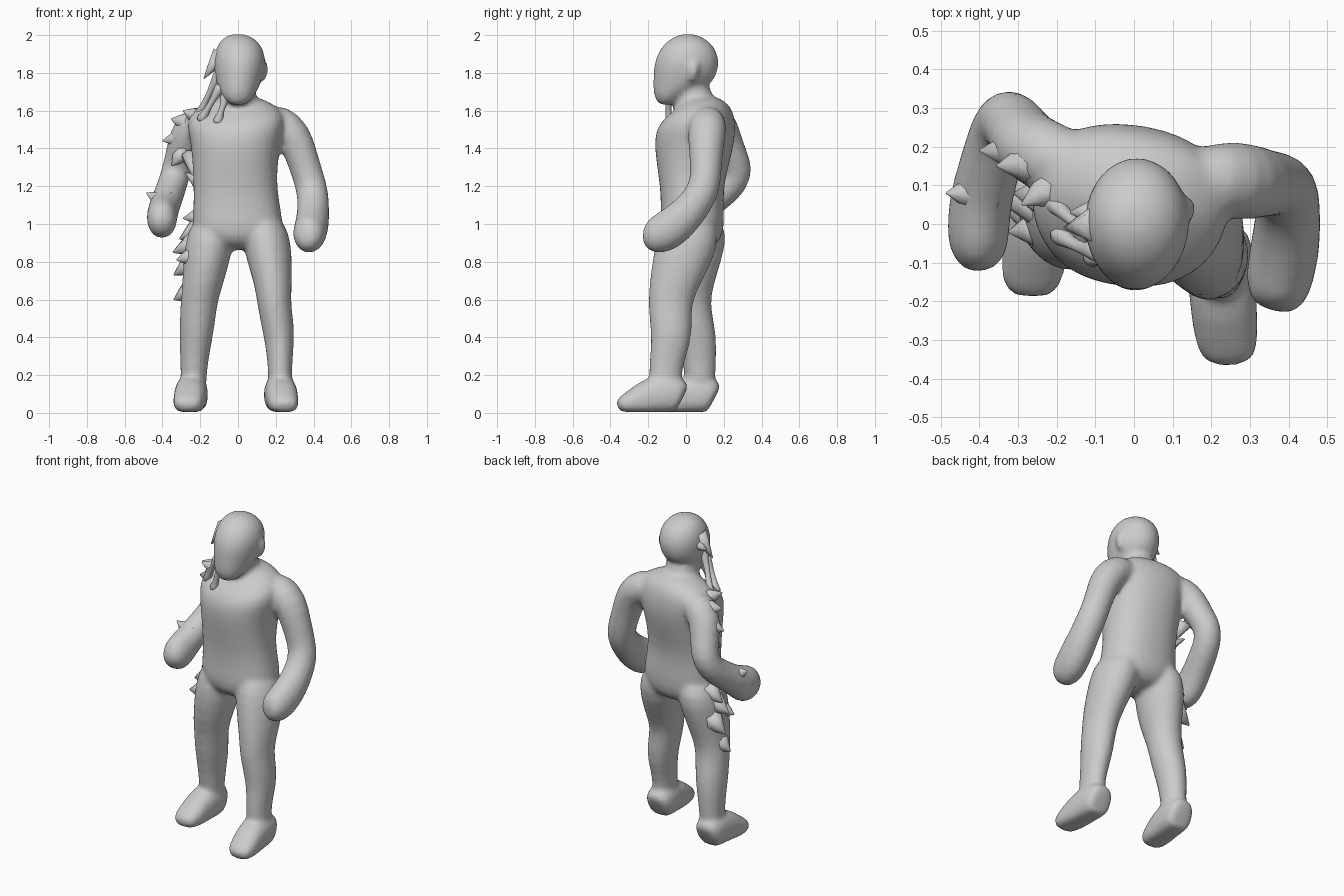
import bpy, bmesh, math
from mathutils import Vector


def finish(name, bm, subdiv=1):
    bmesh.ops.recalc_face_normals(bm, faces=bm.faces)
    me = bpy.data.meshes.new(name)
    bm.to_mesh(me)
    bm.free()
    for p in me.polygons:
        p.use_smooth = True
    ob = bpy.data.objects.new(name, me)
    bpy.context.collection.objects.link(ob)
    if subdiv:
        ob.modifiers.new("Round", 'SUBSURF').levels = subdiv
    return ob


def add_loft(bm, rows, flat=False, sides=12, power=2.0, floor=None):
    """Skin rings (x, y, z, width radius, depth radius[, yaw degrees])."""
    rings = []
    for i, row in enumerate(rows):
        c = Vector(row[:3])
        a, b = row[3], row[4]
        yaw = math.radians(row[5]) if len(row) > 5 else 0
        if flat:
            t = Vector((0, 0, 1))
        else:
            lo, hi = rows[max(i - 1, 0)], rows[min(i + 1, len(rows) - 1)]
            t = (Vector(hi[:3]) - Vector(lo[:3])).normalized()
        x = Vector((math.cos(yaw), math.sin(yaw), 0))
        u = (x - t * x.dot(t)).normalized()
        v = t.cross(u)
        ring = []
        for k in range(sides):
            w = 2 * math.pi * (k + 0.5) / sides
            cs, sn = math.cos(w), math.sin(w)
            e = 2 / power
            p = c + u * a * math.copysign(abs(cs) ** e, cs) \
                + v * b * math.copysign(abs(sn) ** e, sn)
            if floor is not None:
                p.z = max(p.z, floor)
            ring.append(bm.verts.new(p))
        rings.append(ring)
    for r, s in zip(rings, rings[1:]):
        for k in range(sides):
            n = (k + 1) % sides
            bm.faces.new((r[k], r[n], s[n], s[k]))
    bm.faces.new(rings[0][::-1])
    bm.faces.new(rings[-1])


def spikes(name, items):
    """Torn pointed scraps: (base, tip, base radius)."""
    bm = bmesh.new()
    for base, tip, r in items:
        a, b = Vector(base), Vector(tip)
        m = a.lerp(b, 0.6)
        r *= 1.3
        add_loft(bm, [(*a, r, r), (*m, r * .45, r * .45), (*b, .003, .003)], sides=8)
    return finish(name, bm, 0)


body = bmesh.new()

# Torso, chest turned slightly
add_loft(body, [
    (0, .03, .86, .07, .08), (0, .03, .90, .19, .15), (0, .03, .97, .25, .175),
    (-.005, .035, 1.08, .235, .17), (-.015, .03, 1.2, .225, .17, -3),
    (-.015, .038, 1.34, .23, .2, -6), (-.01, .046, 1.46, .25, .218, -8),
    (-.01, .06, 1.54, .27, .2, -10), (-.005, .095, 1.605, .245, .15, -10),
    (0, .1, 1.65, .165, .11, -8), (0, .09, 1.68, .08, .06)], flat=True, sides=16, power=2.3)

# Neck, head and ear
add_loft(body, [(0, .06, 1.5, .12, .11), (0, .05, 1.6, .12, .115),
                (0, .04, 1.68, .1, .105), (0, .02, 1.78, .09, .1)], flat=True)
add_loft(body, [
    (0, -.1, 1.63, .03, .03), (0, -.095, 1.64, .06, .058), (0, -.085, 1.68, .09, .088),
    (.002, -.03, 1.725, .114, .148), (.005, -.005, 1.78, .13, .171),
    (.008, .003, 1.85, .142, .177), (.008, .01, 1.915, .134, .159),
    (.005, .01, 1.968, .105, .116), (0, .01, 1.996, .063, .063), (0, .01, 2.006, .03, .03)],
    flat=True, sides=16)
add_loft(body, [(.125, .03, 1.75, .015, .02), (.135, .035, 1.78, .022, .03),
                (.14, .04, 1.83, .026, .038), (.135, .045, 1.87, .015, .025)], flat=True, sides=8)

# Right arm, left arm, both ending in mitten hands
add_loft(body, [
    (.13, .12, 1.55, .08, .08), (.22, .115, 1.54, .105, .105), (.295, .11, 1.475, .1, .105),
    (.337, .105, 1.36, .089, .092), (.372, .105, 1.25, .086, .086), (.395, .09, 1.17, .088, .091),
    (.40, .03, 1.08, .088, .096), (.393, -.05, 1.0, .094, .11), (.38, -.12, .95, .094, .112),
    (.372, -.18, .935, .085, .1), (.368, -.215, .935, .06, .065), (.365, -.226, .935, .03, .03)])
add_loft(body, [
    (-.13, .15, 1.55, .08, .08), (-.215, .168, 1.54, .105, .1), (-.275, .2, 1.47, .098, .095),
    (-.298, .24, 1.37, .088, .084), (-.325, .275, 1.29, .082, .09), (-.345, .25, 1.215, .082, .088),
    (-.37, .16, 1.145, .084, .087), (-.393, .08, 1.085, .085, .092), (-.403, .01, 1.04, .085, .115),
    (-.403, -.05, 1.015, .084, .11), (-.395, -.095, 1.0, .063, .072), (-.39, -.115, .99, .03, .03)])

# Legs, right one stepping forward
add_loft(body, [
    (.12, .01, 1.06, .09, .11), (.145, .015, .96, .133, .17), (.162, -.01, .83, .13, .172),
    (.187, -.06, .68, .104, .141), (.19, -.085, .58, .093, .12), (.208, -.08, .48, .092, .117),
    (.219, -.078, .38, .082, .11), (.222, -.1, .28, .07, .098), (.223, -.11, .2, .066, .092),
    (.225, -.11, .05, .07, .08)], flat=True)
add_loft(body, [
    (-.12, .05, 1.06, .09, .11), (-.145, .055, .96, .133, .175), (-.162, .035, .83, .132, .168),
    (-.187, .02, .68, .113, .133), (-.208, .025, .58, .102, .106), (-.217, .048, .45, .097, .112),
    (-.227, .065, .35, .087, .103), (-.235, .075, .2, .069, .084), (-.24, .075, .05, .075, .08)],
    flat=True)

# Boots with flat soles
foot = [(.22, -.015, .08, .06, .07), (.22, -.03, .09, .083, .095), (.223, -.09, .1, .092, .11),
        (.23, -.19, .09, .09, .105), (.237, -.27, .06, .088, .075),
        (.245, -.335, .045, .08, .048), (.245, -.366, .035, .05, .028)]
for side, dx, dy, stretch in ((1, 0, 0, 1), (-1, -.022, .17, .98)):
    add_loft(body, [(side * x + dx, y * stretch + dy, z, a, b) for x, y, z, a, b in foot],
             power=2.5, floor=.003)

# Fuse everything into one continuous skin
skin = finish("body", body)
fuse = skin.modifiers.new("Fuse", 'REMESH')
fuse.mode = 'VOXEL'
fuse.voxel_size = .014
fuse.use_smooth_shade = True
relax = skin.modifiers.new("Relax", 'SMOOTH')
relax.factor = .5
relax.iterations = 8

# Stringy tendrils between the head and the left shoulder
bm = bmesh.new()
for top, bottom in (((-.09, -.03, 1.82), (-.22, .07, 1.55)),
                    ((-.085, -.07, 1.74), (-.2, -.02, 1.54)),
                    ((-.06, -.08, 1.69), (-.11, -.08, 1.53))):
    a, b = Vector(top), Vector(bottom)
    rows = []
    for f, r in ((0, .042), (.25, .022), (.55, .015), (.8, .022), (1, .042)):
        p = a.lerp(b, f) - Vector((0, .015 * math.sin(f * math.pi), 0))
        rows.append((*p, r, r))
    add_loft(bm, rows, sides=8)
finish("tendrils", bm)
spikes("head_scraps", [
    ((-.09, .0, 1.90), (-.18, -.01, 1.77), .04),
    ((-.10, .03, 1.85), (-.165, .03, 1.83), .03)])

# Torn edges on the left sleeve and trouser leg
spikes("torn_sleeve", [
    ((-.24, .16, 1.53), (-.355, .15, 1.555), .06), ((-.27, .19, 1.46), (-.40, .19, 1.44), .06),
    ((-.29, .19, 1.38), (-.35, .16, 1.31), .05), ((-.25, .15, 1.36), (-.235, .06, 1.25), .04),
    ((-.38, .08, 1.11), (-.485, .08, 1.165), .055), ((-.2, .05, 1.22), (-.28, .12, 1.27), .035),
    ((-.2, .1, 1.56), (-.29, .05, 1.6), .05)])
spikes("torn_trousers", [
    ((-.2, .05, 1.04), (-.29, .06, 1.03), .045), ((-.21, .07, .97), (-.31, .08, .92), .055),
    ((-.22, .05, .90), (-.345, .06, .85), .06), ((-.23, .08, .80), (-.34, .09, .73), .06),
    ((-.23, -.01, .83), (-.325, -.02, .81), .05), ((-.24, .03, .65), (-.34, .04, .60), .06)])
